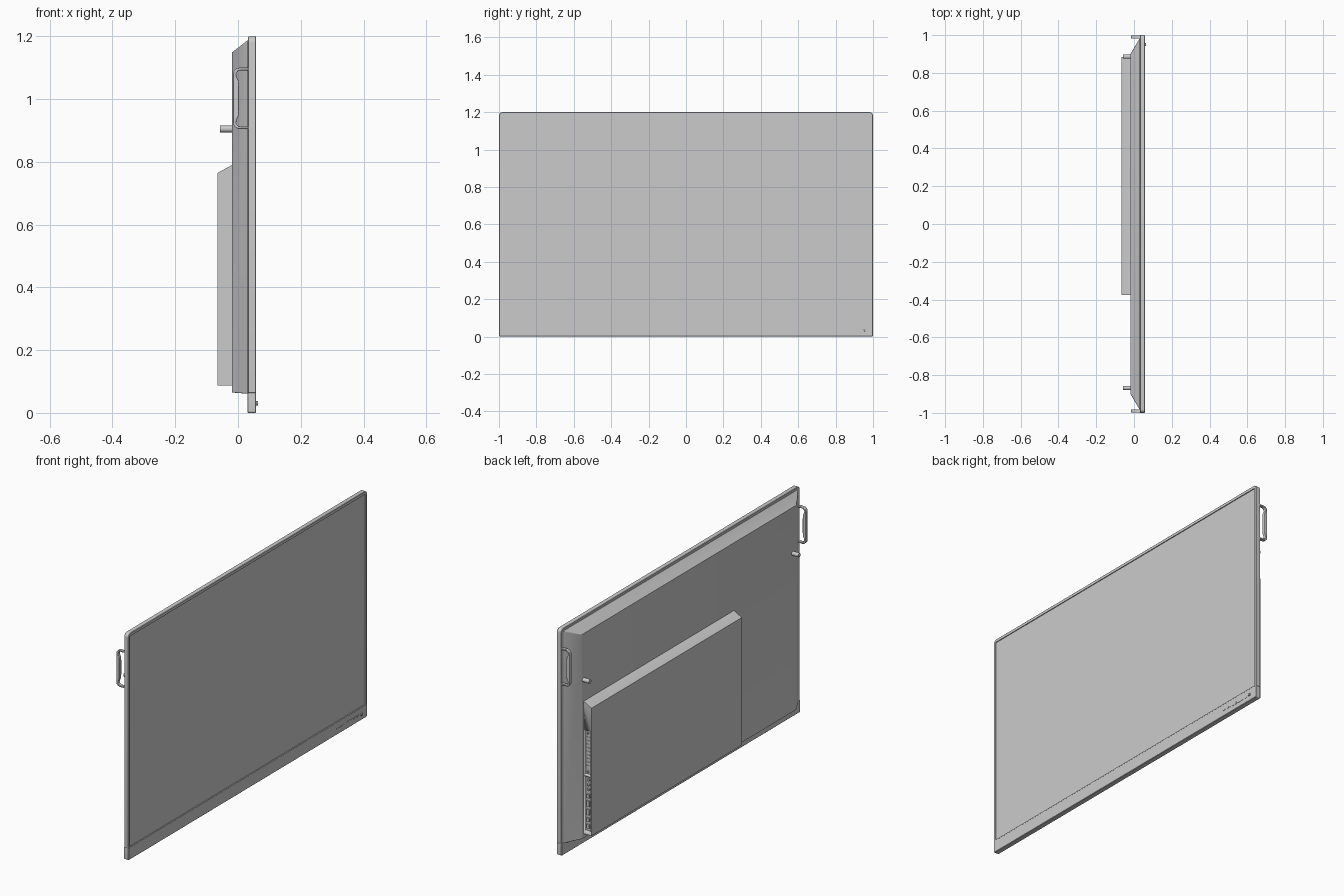
import bpy, bmesh, math

if "Cube" in bpy.data.objects:
    bpy.data.objects.remove(bpy.data.objects["Cube"])


def finish(name, bm, bevel=0.0, segments=2):
    bmesh.ops.recalc_face_normals(bm, faces=bm.faces)
    me = bpy.data.meshes.new(name)
    bm.to_mesh(me)
    bm.free()
    ob = bpy.data.objects.new(name, me)
    bpy.context.collection.objects.link(ob)
    if bevel:
        m = ob.modifiers.new("bevel", 'BEVEL')
        m.width, m.segments, m.limit_method = bevel, segments, 'ANGLE'
    return ob


def box(name, x0, x1, y0, y1, z0, z1, bevel=0.0):
    bm = bmesh.new()
    bmesh.ops.create_cube(bm, size=1)
    for v in bm.verts:
        v.co = ((x0 + x1) / 2 + v.co.x * (x1 - x0),
                (y0 + y1) / 2 + v.co.y * (y1 - y0),
                (z0 + z1) / 2 + v.co.z * (z1 - z0))
    return finish(name, bm, bevel)


def rounded_loop(bm, x, y0, y1, z0, z1, r_top, r_bottom):
    # rectangle in the yz plane with rounded corners
    verts = []
    for cy, cz, r, start in ((y1, z1, r_top, 0), (y0, z1, r_top, 90),
                             (y0, z0, r_bottom, 180), (y1, z0, r_bottom, 270)):
        sy, sz = (1 if cy == y0 else -1), (1 if cz == z0 else -1)
        for i in range(7):
            a = math.radians(start + 15 * i)
            verts.append(bm.verts.new((x, cy + sy * r + r * math.cos(a),
                                       cz + sz * r + r * math.sin(a))))
    return verts


def loft(name, sections, cap_end=True):
    bm = bmesh.new()
    loops = [rounded_loop(bm, *s) for s in sections]
    for a, b in zip(loops, loops[1:]):
        for i in range(len(a)):
            j = (i + 1) % len(a)
            bm.faces.new((a[i], a[j], b[j], b[i]))
    bm.faces.new(loops[0])
    if cap_end:
        bm.faces.new(loops[-1])
    return finish(name, bm)


def prism(name, profile, y0, y1, bevel=0.0):
    # xz profile pulled along y
    bm = bmesh.new()
    face = bm.faces.new([bm.verts.new((x, y0, z)) for x, z in profile])
    ext = bmesh.ops.extrude_face_region(bm, geom=[face])
    for v in ext["geom"]:
        if isinstance(v, bmesh.types.BMVert):
            v.co.y = y1
    return finish(name, bm, bevel)


def rod(name, axis, centre, radius, length, sides=20):
    bm = bmesh.new()
    bmesh.ops.create_cone(bm, cap_ends=True, segments=sides, radius1=radius,
                          radius2=radius, depth=length)
    for v in bm.verts:
        x, y, z = v.co
        v.co = (z, y, x) if axis == 'X' else (x, z, y)
        v.co.x += centre[0]
        v.co.y += centre[1]
        v.co.z += centre[2]
    return finish(name, bm, 0.0015)


# front frame with a recessed opening
loft("screen_frame", [
    (0.032, -0.998, 0.998, 0.064, 1.198, 0.018, 0.001),
    (0.034, -1.0, 1.0, 0.064, 1.2, 0.02, 0.001),
    (0.056, -1.0, 1.0, 0.064, 1.2, 0.02, 0.001),
    (0.058, -0.998, 0.998, 0.064, 1.198, 0.018, 0.001),
    (0.058, -0.988, 0.988, 0.068, 1.184, 0.006, 0.001),
    (0.048, -0.988, 0.988, 0.068, 1.184, 0.006, 0.001)], cap_end=False)
box("screen", 0.046, 0.0535, -0.9885, 0.9885, 0.0675, 1.1845)

# lower bar
loft("bottom_bar", [
    (0.030, -0.998, 0.998, 0.002, 0.0635, 0.001, 0.004),
    (0.032, -1.0, 1.0, 0, 0.0635, 0.001, 0.006),
    (0.056, -1.0, 1.0, 0, 0.0635, 0.001, 0.006),
    (0.058, -0.998, 0.998, 0.002, 0.0635, 0.001, 0.004)])

# back housing with sloping top and sides
loft("back_housing", [
    (0.036, -0.982, 0.982, 0.061, 1.187, 0.008, 0.004),
    (0.030, -0.982, 0.982, 0.061, 1.187, 0.008, 0.004),
    (-0.019, -0.9, 0.9, 0.065, 1.149, 0.004, 0.004)])

# electronics cover with a recess in its side for the connections
cover = prism("electronics_cover", [(-0.015, 0.088), (-0.065, 0.088),
                                    (-0.065, 0.765), (-0.019, 0.79), (-0.015, 0.79)],
              -0.375, 0.885)
for name, z0, z1 in (("module_bay_cutter", 0.405, 0.64), ("port_bay_cutter", 0.105, 0.395)):
    cutter = box(name, -0.058, -0.024, 0.873, 0.9, z0, z1)
    cutter.hide_render = True
    cutter.hide_viewport = False
    cutter.display_type = 'WIRE'
    m = cover.modifiers.new(name, 'BOOLEAN')
    m.operation, m.object, m.solver = 'DIFFERENCE', cutter, 'EXACT'

# plug-in module: plate, grip ribs and screws
box("module_plate", -0.056, -0.026, 0.870, 0.877, 0.408, 0.637)
for i in range(9):
    z = 0.445 + i * 0.019
    box("module_rib", -0.052, -0.030, 0.876, 0.879, z, z + 0.007)
for z in (0.42, 0.625):
    rod("module_screw", 'Y', (-0.041, 0.879, z), 0.005, 0.01)

# side connectors
for z, h in ((0.13, 0.02), (0.165, 0.02), (0.205, 0.03), (0.25, 0.03), (0.29, 0.02)):
    box("side_port", -0.048, -0.034, 0.870, 0.881, z - h / 2, z + h / 2)
for z in (0.325, 0.35, 0.375):
    rod("side_jack", 'Y', (-0.041, 0.876, z), 0.007, 0.01)

# carrying handles: C shaped grip, mirrored to both sides
outer = [(0.034, 1.100), (0.004, 1.100), (-0.006, 1.097), (-0.013, 1.090), (-0.016, 1.080)]
inner = [(0.003, 1.040), (0.002, 1.058), (-0.005, 1.072), (-0.006, 1.082),
         (0.000, 1.090), (0.008, 1.092), (0.034, 1.092)]


def flip(points):
    return [(x, 2.005 - z) for x, z in reversed(points)]


for side, label in ((1, "left"), (-1, "right")):
    y0, y1 = sorted((side * 0.981, side * 0.998))
    prism(label + "_handle", outer + flip(outer) + flip(inner) + inner, y0, y1, 0.002)

# rear pegs
for y in (0.886, -0.868):
    rod("rear_peg", 'X', (-0.036, y, 0.905), 0.011, 0.044)

# front connectors and buttons on the lower bar
for y, w, h in ((0.755, 0.022, 0.004), (0.785, 0.014, 0.006), (0.805, 0.008, 0.006),
                (0.835, 0.028, 0.012), (0.868, 0.026, 0.012), (0.898, 0.022, 0.010),
                (0.924, 0.016, 0.010)):
    box("front_port", 0.056, 0.0595, y - w / 2, y + w / 2, 0.031 - h / 2, 0.031 + h / 2)
rod("power_button", 'X', (0.0595, 0.95, 0.031), 0.007, 0.009)

# smooth the rounded edges, keep the hard ones
bpy.ops.object.select_all(action='DESELECT')
for ob in bpy.context.scene.objects:
    ob.select_set(True)
    bpy.context.view_layer.objects.active = ob
bpy.ops.object.shade_smooth_by_angle(angle=math.radians(30))
